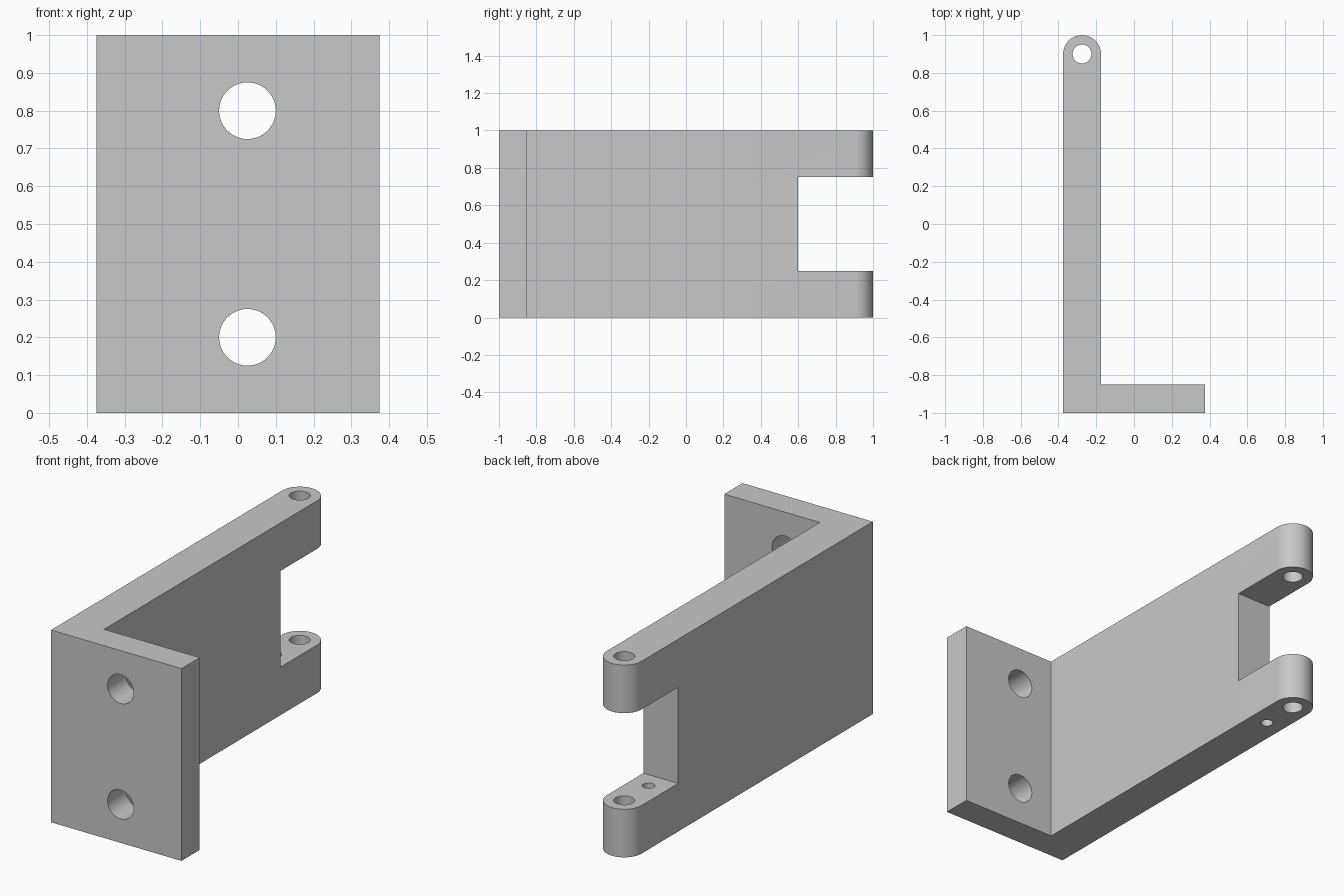
import bpy, bmesh, math

cube = bpy.data.objects.get("Cube")
if cube:
    bpy.data.objects.remove(cube, do_unlink=True)

# Main dimensions
LEFT, RIGHT, INNER = -0.375, 0.375, -0.175    # outer wall face, flange tip, inner wall face
FRONT, FLANGE_BACK, PIN_Y = -1.0, -0.85, 0.9
PIN_X = (LEFT + INNER) / 2
LUG_R = (INNER - LEFT) / 2

grey = bpy.data.materials.new("light grey")
grey.use_nodes = True
grey.diffuse_color = (0.58, 0.58, 0.58, 1)
grey.node_tree.nodes["Principled BSDF"].inputs["Base Color"].default_value = (0.58, 0.58, 0.58, 1)


def activate(obj):
    bpy.ops.object.select_all(action='DESELECT')
    obj.select_set(True)
    bpy.context.view_layer.objects.active = obj


def extrude_profile(name, points, height):
    """Solid prism from a closed outline in the ground plane."""
    bm = bmesh.new()
    face = bm.faces.new([bm.verts.new((x, y, 0)) for x, y in points])
    top = bmesh.ops.extrude_face_region(bm, geom=[face])["geom"]
    bmesh.ops.translate(bm, vec=(0, 0, height),
                        verts=[v for v in top if isinstance(v, bmesh.types.BMVert)])
    bmesh.ops.recalc_face_normals(bm, faces=bm.faces)
    mesh = bpy.data.meshes.new(name)
    bm.to_mesh(mesh)
    bm.free()
    obj = bpy.data.objects.new(name, mesh)
    bpy.context.collection.objects.link(obj)
    mesh.materials.append(grey)
    return obj


def cut(target, cutter):
    """Subtract the active cutter from the target and discard it."""
    cutter.hide_render = True
    cutter.data.materials.append(grey)
    mod = target.modifiers.new("cut", 'BOOLEAN')
    mod.operation, mod.solver, mod.object = 'DIFFERENCE', 'EXACT', cutter
    activate(target)
    bpy.ops.object.modifier_apply(modifier=mod.name)
    bpy.data.objects.remove(cutter, do_unlink=True)


def drill(target, location, radius, depth, rotation=(0, 0, 0)):
    bpy.ops.mesh.primitive_cylinder_add(vertices=48, radius=radius, depth=depth,
                                        location=location, rotation=rotation)
    cut(target, bpy.context.object)


# L-shaped plate with a rounded hinge end
arc = [(PIN_X + LUG_R * math.cos(math.pi * i / 32), PIN_Y + LUG_R * math.sin(math.pi * i / 32))
       for i in range(33)]
outline = [(LEFT, FRONT), (RIGHT, FRONT), (RIGHT, FLANGE_BACK), (INNER, FLANGE_BACK)] + arc
bracket = extrude_profile("hinge_bracket", outline, 1.0)

# Notch that splits the rounded end into two lugs
bpy.ops.mesh.primitive_cube_add(size=1, location=(PIN_X, 0.9, 0.5))
notch = bpy.context.object
notch.scale = (0.4, 0.6, 0.5)
cut(bracket, notch)

# Screw holes through the front flange
for z in (0.2, 0.8):
    drill(bracket, (0.025, -0.925, z), 0.075, 0.4, (math.pi / 2, 0, 0))

# Pin hole through both lugs, small hole through the lower lug only
drill(bracket, (PIN_X, PIN_Y, 0.5), 0.05, 1.4)
drill(bracket, (PIN_X, 0.7, 0.125), 0.03, 0.5)

activate(bracket)
bpy.ops.object.shade_smooth_by_angle(angle=math.radians(30))
